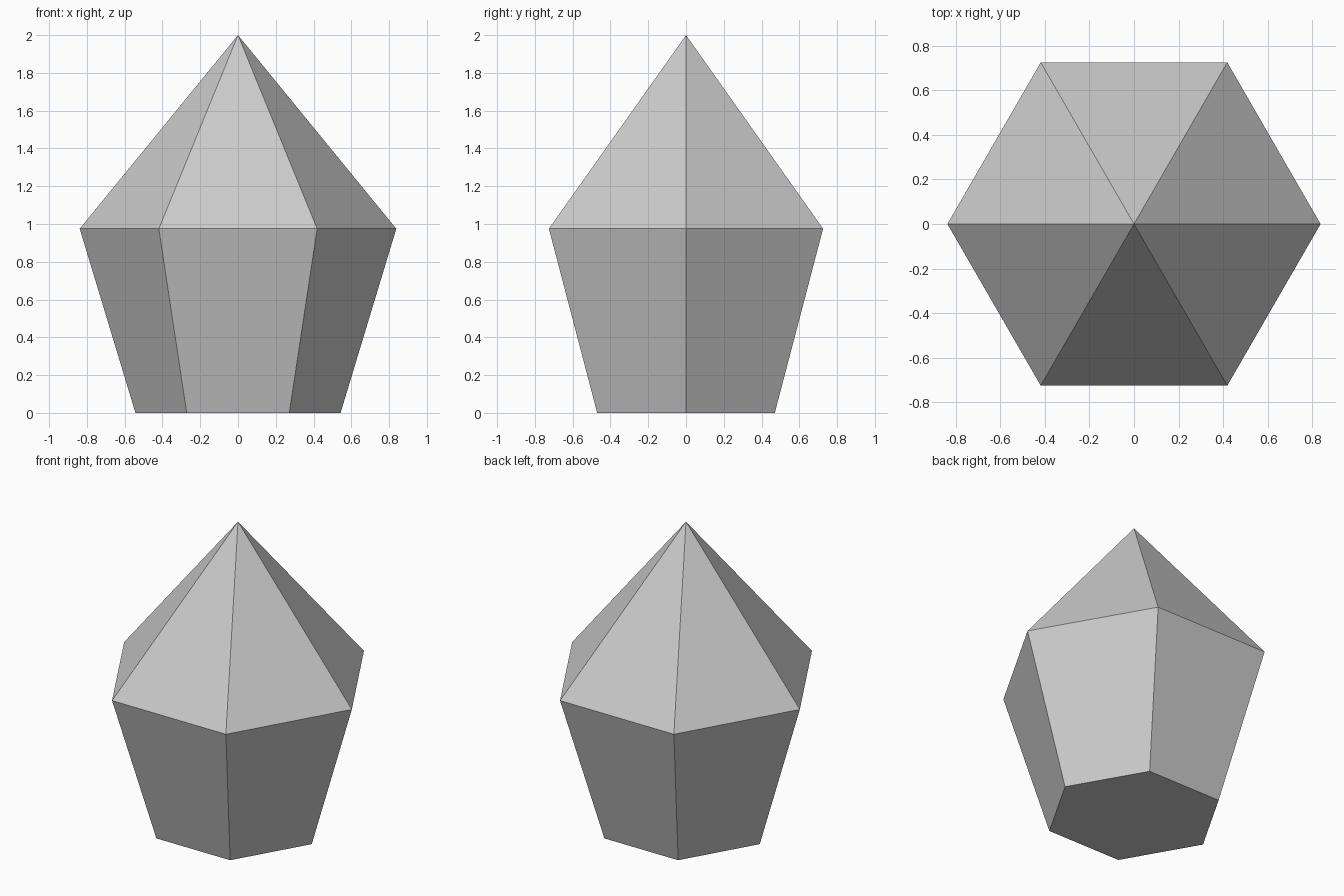
import bpy
import bmesh
from math import cos, sin, tau

if "Cube" in bpy.data.objects:
    bpy.data.objects.remove(bpy.data.objects["Cube"], do_unlink=True)

SIDES = 6
BASE_RADIUS, GIRDLE_RADIUS = 0.543, 0.838
GIRDLE_Z, TIP_Z = 0.975, 2.0

# Stone material
stone = bpy.data.materials.new("plain_grey")
stone.use_nodes = True
grey = (0.6, 0.6, 0.6, 1.0)
stone.diffuse_color = grey
stone.node_tree.nodes["Principled BSDF"].inputs["Base Color"].default_value = grey


def ring(bm, radius, z):
    """Hexagonal ring of vertices with corners on the x axis."""
    return [bm.verts.new((radius * cos(tau * i / SIDES), radius * sin(tau * i / SIDES), z))
            for i in range(SIDES)]


bm = bmesh.new()
base = ring(bm, BASE_RADIUS, 0)
girdle = ring(bm, GIRDLE_RADIUS, GIRDLE_Z)
tip = bm.verts.new((0, 0, TIP_Z))

# Flat underside
bm.faces.new(reversed(base))

# Flared lower sides and pointed upper facets
for i in range(SIDES):
    j = (i + 1) % SIDES
    bm.faces.new((base[i], base[j], girdle[j], girdle[i]))
    bm.faces.new((girdle[i], girdle[j], tip))

bm.normal_update()
mesh = bpy.data.meshes.new("crystal")
bm.to_mesh(mesh)
bm.free()
mesh.materials.append(stone)
crystal = bpy.data.objects.new("crystal", mesh)
bpy.context.collection.objects.link(crystal)
